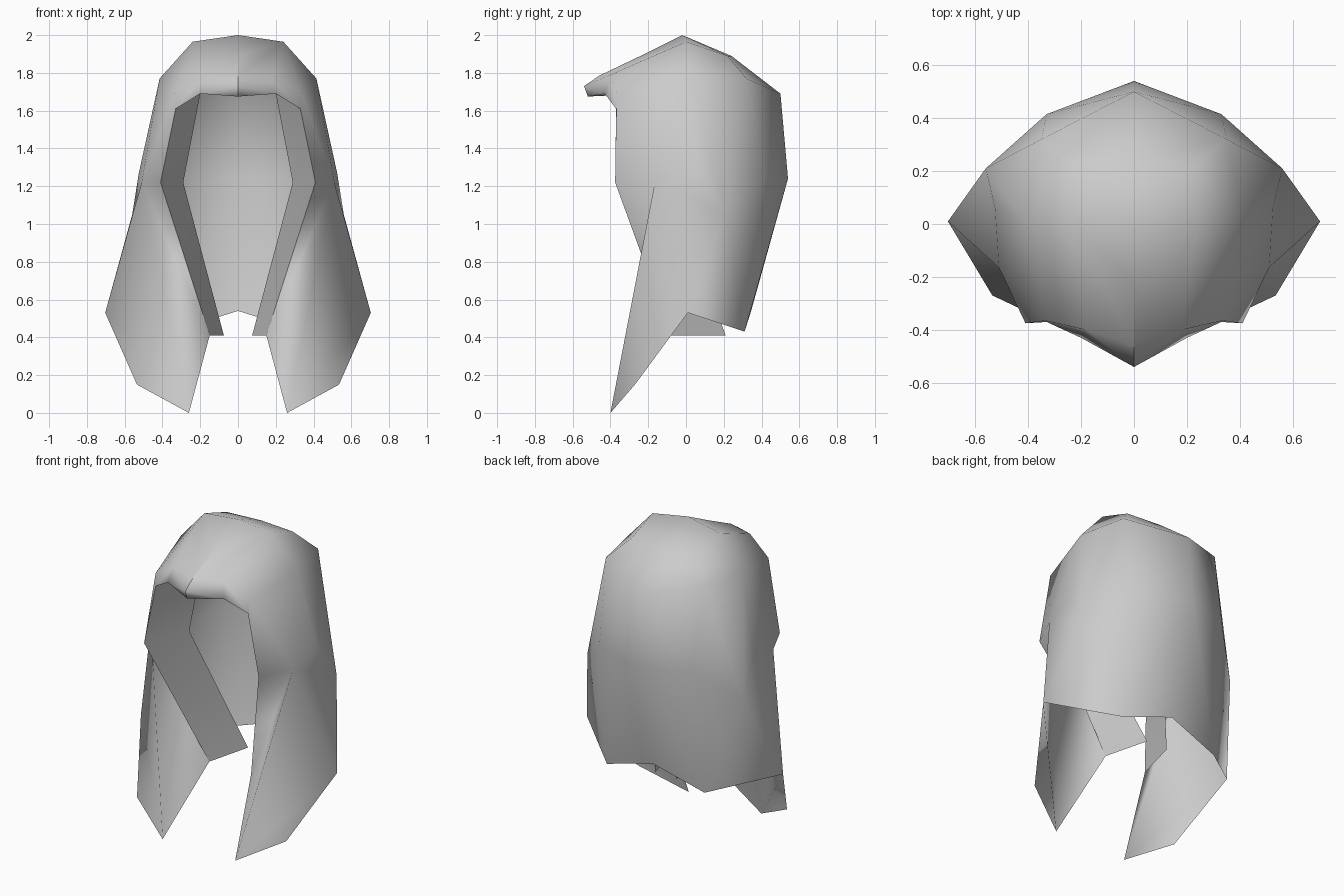
import bpy, bmesh

cube = bpy.data.objects.get("Cube")
if cube:
    bpy.data.objects.remove(cube, do_unlink=True)

grey = bpy.data.materials.new("light_grey")
grey.use_nodes = True
grey.diffuse_color = (0.6, 0.6, 0.6, 1)
grey.node_tree.nodes["Principled BSDF"].inputs["Base Color"].default_value = (0.6, 0.6, 0.6, 1)


def loft(bm, profiles):
    """Skin neighbouring profiles, welding the points they share."""
    verts = {tuple(round(c, 4) for c in v.co): v for v in bm.verts}
    for a, b in zip(profiles, profiles[1:]):
        for corners in zip(a, b, b[1:], a[1:]):
            ring = list(dict.fromkeys(corners))
            if len(ring) > 2:
                for co in ring:
                    if co not in verts:
                        verts[co] = bm.verts.new(co)
                bm.faces.new([verts[co] for co in ring]).smooth = True


def finish(bm, name):
    """Make the object and mirror it across x."""
    mesh = bpy.data.meshes.new(name)
    bm.to_mesh(mesh)
    bm.free()
    mesh.materials.append(grey)
    obj = bpy.data.objects.new(name, mesh)
    bpy.context.collection.objects.link(obj)
    mirror = obj.modifiers.new("Mirror", "MIRROR")
    mirror.use_clip = True


# Points shared by several profiles
crown_back = (0, 0.24, 1.89)
crown_rear = (0.235, 0.22, 1.89)
crown_side = (0.24, 0, 1.965)
side_top = (0.415, 0.01, 1.77)
mid_rear = (0.56, 0.21, 1.05)
brow_side = (0.18, -0.4, 1.79)
lip_side = (0.2, -0.43, 1.69)
wide = (0.703, 0.01, 0.53)
back_hem = (0.35, 0.31, 0.43)
fold = (0.51, -0.165, 1.22)
corner = (0.33, -0.37, 1.61)
cheek = (0.41, -0.375, 1.22)
lock_in = (0.15, -0.08, 0.41)

# Hanging profiles, each from crown to hem, going from the back to the face
back_centre = [crown_back, (0, 0.5, 1.69), (0, 0.54, 1.24), (0, 0.345, 0.54)]
back = [crown_rear, (0.35, 0.32, 1.77), (0.33, 0.415, 1.24), back_hem, back_hem]
side_back = [crown_rear, side_top, mid_rear, mid_rear, wide]
side = [crown_side, side_top, (0.525, 0.06, 1.27), mid_rear, wide,
        (0.535, -0.27, 0.15)]
lock_fold = [brow_side, (0.335, -0.365, 1.69), fold, fold, fold, (0.26, -0.4, 0)]
face_edge = [lip_side, corner, cheek, cheek, lock_in, lock_in]

# Crown and brow profiles, running from back to front and under the lip
parting = [crown_back, (0, -0.02, 2), (0, -0.23, 1.895), (0, -0.46, 1.785),
           (0, -0.54, 1.73), (0, -0.52, 1.675), (0, -0.41, 1.68)]
brow = [crown_rear, crown_side, crown_side, brow_side,
        lip_side, lip_side, (0.2, -0.38, 1.69)]

# Hood shell, creased along the front of the parting
shell = bmesh.new()
loft(shell, [back_centre, back, side_back, side, lock_fold, face_edge])
loft(shell, [brow, parting])
for edge in shell.edges:
    if all(v.co.x == 0 and v.co.y < -0.2 for v in edge.verts):
        edge.smooth = False
finish(shell, "hood_shell")

# Lining strip turned inward from the face opening
lining = bmesh.new()
inner_edge = [(0.2, -0.08, 1.69), (0.29, -0.085, 1.22), (0.075, 0.21, 0.41)]
loft(lining, [[corner, cheek, lock_in], inner_edge])
finish(lining, "front_lining")
